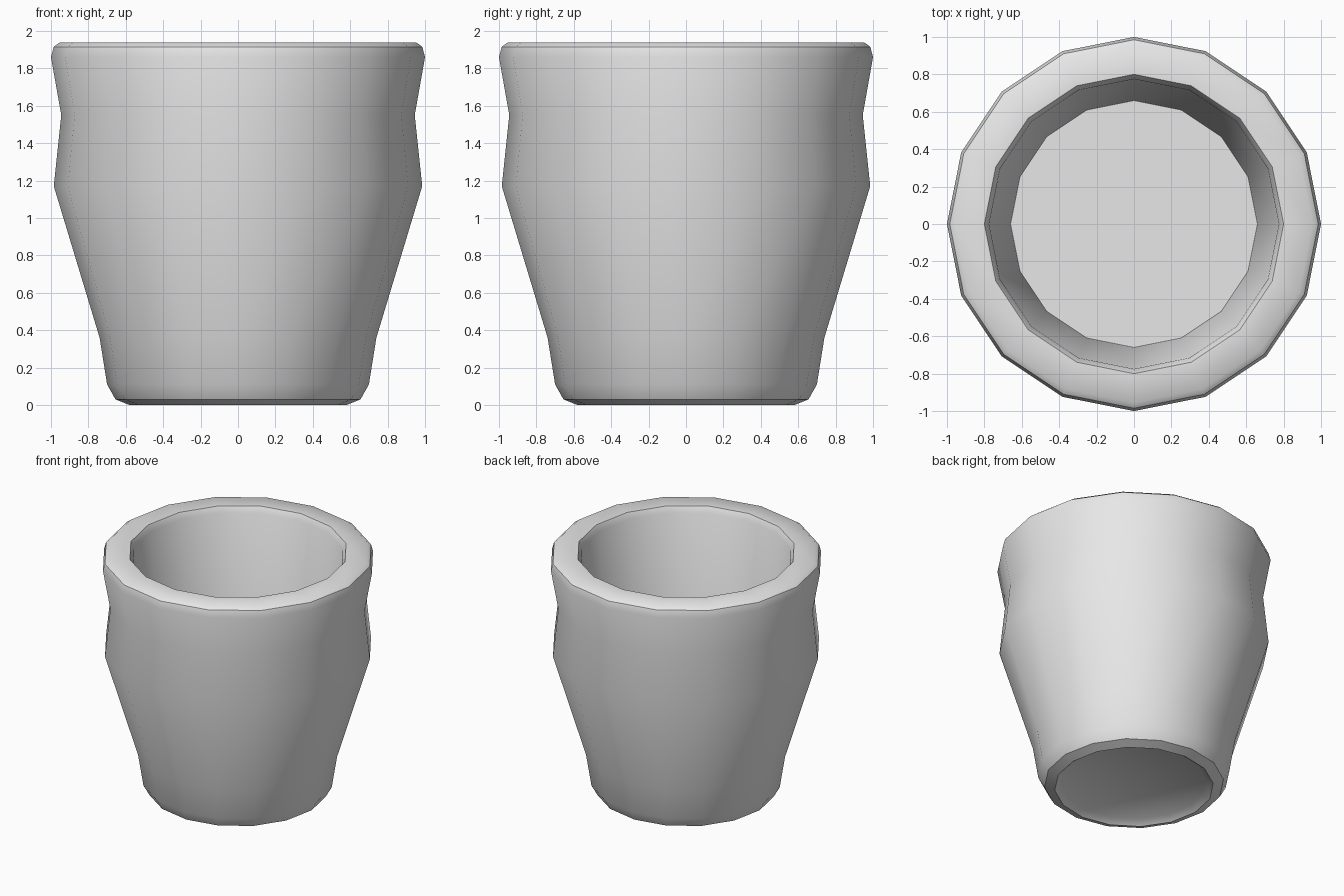
import bpy
import bmesh
from math import radians, tau
from mathutils import Vector

SIDES = 16

cube = bpy.data.objects.get("Cube")
if cube:
    bpy.data.objects.remove(cube, do_unlink=True)

clay = bpy.data.materials.new("plain light grey")
clay.use_nodes = True
colour = (0.8, 0.8, 0.8, 1)
clay.diffuse_color = colour
clay.node_tree.nodes["Principled BSDF"].inputs["Base Color"].default_value = colour


def lathe(name, profile, material, smooth_angle):
    """Spin a (radius, height) profile around the z axis."""
    bm = bmesh.new()
    verts = [bm.verts.new((r, 0, z)) for r, z in profile]
    edges = [bm.edges.new(pair) for pair in zip(verts, verts[1:])]
    bmesh.ops.spin(bm, geom=verts + edges, cent=Vector(), axis=(0, 0, 1),
                   angle=tau, steps=SIDES, use_merge=True)
    bmesh.ops.remove_doubles(bm, verts=bm.verts, dist=0.0005)
    bmesh.ops.recalc_face_normals(bm, faces=bm.faces)
    mesh = bpy.data.meshes.new(name)
    bm.to_mesh(mesh)
    bm.free()
    mesh.materials.append(material)
    obj = bpy.data.objects.new(name, mesh)
    bpy.context.collection.objects.link(obj)
    bpy.ops.object.select_all(action='DESELECT')
    obj.select_set(True)
    bpy.context.view_layer.objects.active = obj
    bpy.ops.object.shade_smooth_by_angle(angle=radians(smooth_angle))
    return obj


# Shallow recess under the foot
underside = [(0, 0.035), (0.53, 0.035), (0.58, 0)]
# Chamfered foot, flared body, pinched neck and rounded lip
outside = [(0.655, 0.03), (0.70, 0.11), (0.74, 0.36), (0.985, 1.17),
           (0.945, 1.55), (1.0, 1.86), (0.985, 1.915), (0.955, 1.937)]
# Inner lip, tapered wall and flat floor
inside = [(0.80, 1.937), (0.775, 1.89), (0.66, 0.2), (0, 0.2)]

lathe("pot", underside + outside + inside, clay, 37.5)
